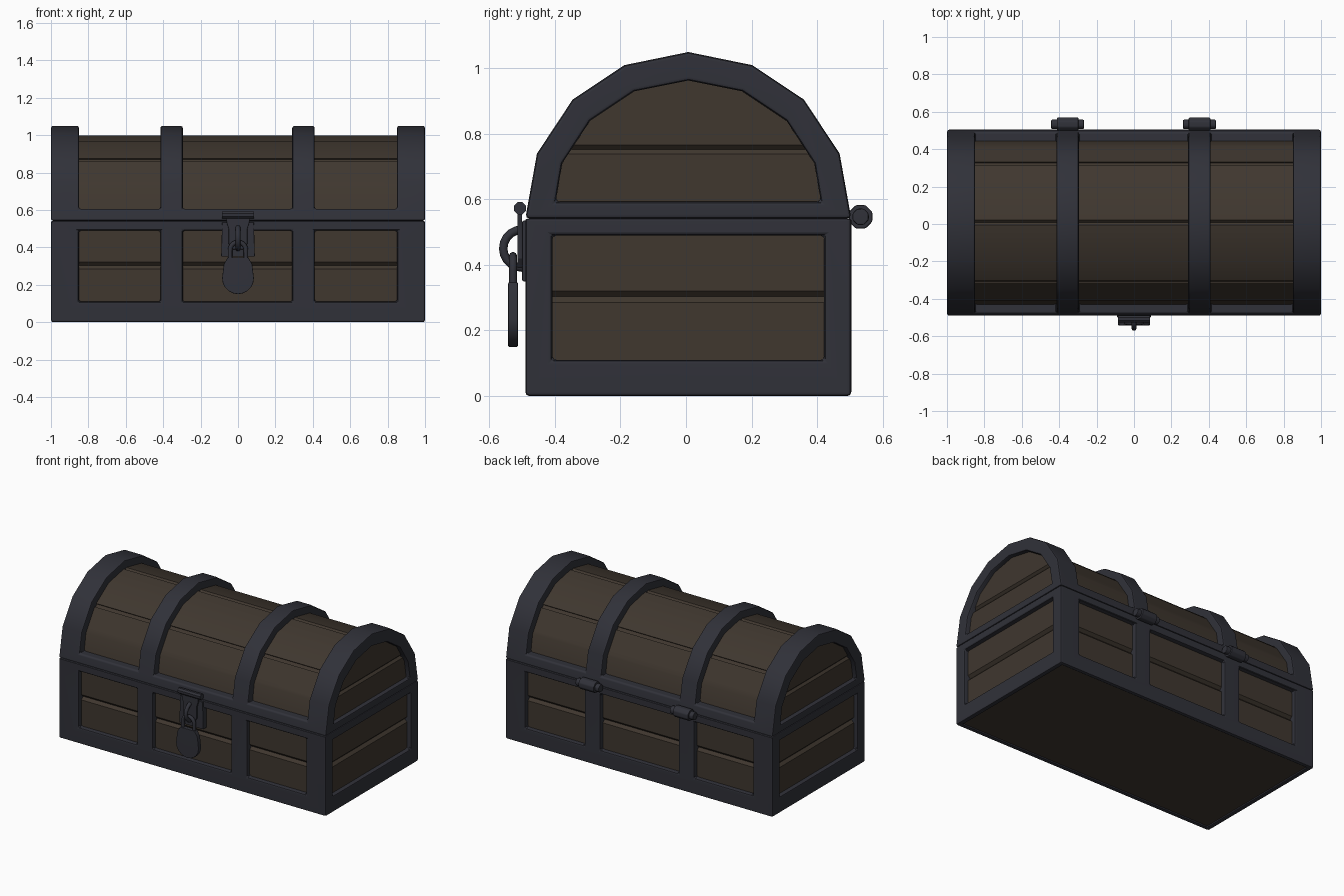
import bpy, bmesh, math

cube = bpy.data.objects.get("Cube")
if cube:
    bpy.data.objects.remove(cube, do_unlink=True)

CY = 0.007            # middle of the chest body in y
TAU = math.tau


def make_material(name, rgb):
    mat = bpy.data.materials.new(name)
    mat.use_nodes = True
    mat.diffuse_color = (*rgb, 1)
    node = next(n for n in mat.node_tree.nodes if n.type == 'BSDF_PRINCIPLED')
    node.inputs["Base Color"].default_value = (*rgb, 1)
    node.inputs["Roughness"].default_value = 0.7
    return mat


IRON = make_material("dark iron", (0.030, 0.031, 0.041))
WOOD = make_material("brown wood", (0.050, 0.038, 0.028))


def prism(pts, axis, lo, hi):
    """A solid: 2D outline (in the plane across the axis), start, end."""
    return pts, axis, lo, hi


def box(x0, x1, y0, y1, z0, z1):
    return prism([(y0, z0), (y1, z0), (y1, z1), (y0, z1)], 'x', x0, x1)


def ngon(u, v, r, n, turn=0.0):
    return [(u + r * math.cos(turn + TAU * i / n),
             v + r * math.sin(turn + TAU * i / n)) for i in range(n)]


def arch(half):
    """Mirror half an outline, from the foot to the crown."""
    return ([(CY + y, z) for y, z in half]
            + [(CY - y, z) for y, z in reversed(half[:-1])])


def build(name, solids, mat):
    bm = bmesh.new()
    for pts, axis, lo, hi in solids:
        rings = []
        for t in (lo, hi):
            rings.append([bm.verts.new((t, u, v) if axis == 'x' else (u, t, v))
                          for u, v in pts])
        a, b = rings
        bm.faces.new(a)
        bm.faces.new(b[::-1])
        for i in range(len(a)):
            j = (i + 1) % len(a)
            bm.faces.new((a[j], a[i], b[i], b[j]))
    bmesh.ops.recalc_face_normals(bm, faces=bm.faces[:])
    mesh = bpy.data.meshes.new(name)
    bm.to_mesh(mesh)
    bm.free()
    mesh.materials.append(mat)
    obj = bpy.data.objects.new(name, mesh)
    bpy.context.scene.collection.objects.link(obj)
    return obj


def finish(obj, cuts=None, bevel=0.0):
    """Cut, bevel and smooth a part, then bake it to a plain mesh."""
    cutter = None
    if cuts:
        cutter = build("cutter", cuts, obj.data.materials[0])
        cutter.hide_render = True
        mod = obj.modifiers.new("cut", 'BOOLEAN')
        mod.operation, mod.solver, mod.object = 'DIFFERENCE', 'EXACT', cutter
    if bevel:
        mod = obj.modifiers.new("bevel", 'BEVEL')
        mod.width, mod.segments = bevel, 2
        mod.limit_method, mod.angle_limit = 'ANGLE', math.radians(40)
    bpy.context.view_layer.update()
    graph = bpy.context.evaluated_depsgraph_get()
    mesh = bpy.data.meshes.new_from_object(obj.evaluated_get(graph))
    obj.modifiers.clear()
    obj.data = mesh
    if cutter:
        bpy.data.objects.remove(cutter, do_unlink=True)
    bpy.ops.object.select_all(action='DESELECT')
    obj.select_set(True)
    bpy.context.view_layer.objects.active = obj
    bpy.ops.object.shade_smooth_by_angle(angle=math.radians(30))
    mod = obj.modifiers.new("normals", 'WEIGHTED_NORMAL')
    mod.keep_sharp = True
    return obj


def tube(name, points, radius):
    curve = bpy.data.curves.new(name, 'CURVE')
    curve.dimensions = '3D'
    curve.bevel_depth, curve.bevel_resolution = radius, 2
    curve.use_fill_caps = True
    spline = curve.splines.new('POLY')
    spline.points.add(len(points) - 1)
    for p, co in zip(spline.points, points):
        p.co = (*co, 1)
    curve.materials.append(IRON)
    obj = bpy.data.objects.new(name, curve)
    bpy.context.scene.collection.objects.link(obj)
    return obj


PANELS = [(-0.85, -0.415), (-0.295, 0.29), (0.41, 0.85)]
BACK, FRONT = CY + 0.4975, CY - 0.4975

# Base frame: iron block with panel openings on every side and below
pockets = [box(-0.965, 0.965, FRONT + 0.03, BACK - 0.03, -0.1, 0.03)]
for x0, x1 in PANELS:
    pockets.append(box(x0, x1, FRONT - 0.1, FRONT + 0.06, 0.11, 0.49))
    pockets.append(box(x0, x1, BACK - 0.06, BACK + 0.1, 0.11, 0.49))
for x0, x1 in ((-1.1, -0.94), (0.94, 1.1)):
    pockets.append(box(x0, x1, CY - 0.415, CY + 0.415, 0.11, 0.49))
finish(build("base_frame", [box(-1, 1, FRONT, BACK, 0, 0.542)], IRON),
       pockets, 0.012)

# Base planks: wooden core with a groove all round
grooves = [prism(ngon(y, 0.303, 0.018, 4), 'x', -0.9, 0.9)
           for y in (FRONT + 0.03, BACK - 0.03)]
grooves += [prism(ngon(x, 0.303, 0.018, 4), 'y', CY - 0.44, CY + 0.44)
            for x in (-0.97, 0.97)]
finish(build("base_planks",
             [box(-0.97, 0.97, FRONT + 0.03, BACK - 0.03, 0.01, 0.53)], WOOD),
       grooves)

# Lid frame: iron arch cut down to four bands and a rim
outer = arch([(0.4975, 0.542), (0.462, 0.74), (0.353, 0.905),
              (0.195, 1.01), (0, 1.05)])
opening = arch([(0.405, 0.593), (0.385, 0.71), (0.30, 0.84),
                (0.165, 0.93), (0, 0.963)])
cuts = [box(x0, x1, -0.8, 0.8, 0.605, 1.2) for x0, x1 in PANELS]
cuts += [prism(opening, 'x', x0, x1) for x0, x1 in ((-1.1, -0.94), (0.94, 1.1))]
finish(build("lid_frame", [prism(outer, 'x', -1, 1)], IRON), cuts, 0.012)

# Lid planks: wooden arch with grooves along the top and across the ends
half = [(0.445, 0.55), (0.418, 0.72), (0.318, 0.87), (0.175, 0.965), (0, 1.0)]
grooves = [prism(ngon(CY + y, z, 0.016, 4), 'x', -1.1, 1.1)
           for y, z in ((-0.318, 0.87), (0, 1.0), (0.318, 0.87))]
grooves += [prism(ngon(x, 0.752, 0.014, 4), 'y', -0.6, 0.6)
            for x in (-0.97, 0.97)]
finish(build("lid_planks", [prism(arch(half), 'x', -0.97, 0.97)], WOOD), grooves)

# Hinges: thick octagonal knuckle over a thinner pin
for side, x in (("right", -0.355), ("left", 0.35)):
    for part, r, w in (("knuckle", 0.039, 0.058), ("pin", 0.027, 0.088)):
        finish(build(f"hinge_{part}_{side}",
                     [prism(ngon(0.533, 0.547, r, 8, TAU / 16), 'x',
                            x - w, x + w)], IRON), bevel=0.006)

# Hasp: barrel on the lid, back plate on the base, hanging flap
finish(build("hasp_barrel", [prism(ngon(-0.507, 0.573, 0.02, 8, TAU / 16),
                                   'x', -0.085, 0.085)], IRON))
finish(build("hasp_plate", [prism([(-0.09, 0.35), (0.09, 0.35), (0.085, 0.535),
                                   (-0.085, 0.535)], 'y', -0.5, -0.46)], IRON),
       bevel=0.004)
flap = [(0.065, 0.575), (0.06, 0.53), (0.05, 0.5), (0.05, 0.42), (0.03, 0.39)]
finish(build("hasp_flap", [prism(flap + [(-x, z) for x, z in reversed(flap)],
                                 'y', -0.515, -0.5)], IRON), bevel=0.003)

# Staple: half ring standing out of the plate
steps = [TAU / 4 + TAU / 2 * i / 10 for i in range(11)]
staple = [(0, -0.5 + 0.058 * math.cos(a), 0.45 + 0.058 * math.sin(a))
          for a in steps]
tube("staple", [(0, -0.47, 0.508)] + staple + [(0, -0.47, 0.392)], 0.013)

# Padlock: rounded body and an arched shackle through the staple
body = [(0.085 * math.cos(a), 0.235 + 0.085 * math.sin(a))
        for a in (TAU / 2 + TAU / 2 * i / 10 for i in range(11))]
body += [(0.076, 0.31), (0.055, 0.347), (-0.055, 0.347), (-0.076, 0.31)]
finish(build("padlock_body", [prism(body, 'y', -0.543, -0.513)], IRON),
       bevel=0.004)
bow = [(0.042 * math.cos(a), -0.528, 0.386 + 0.042 * math.sin(a))
       for a in (TAU / 2 * i / 10 for i in range(11))]
tube("padlock_shackle",
     [(0.042, -0.528, 0.33)] + bow + [(-0.042, -0.528, 0.33)], 0.012)
